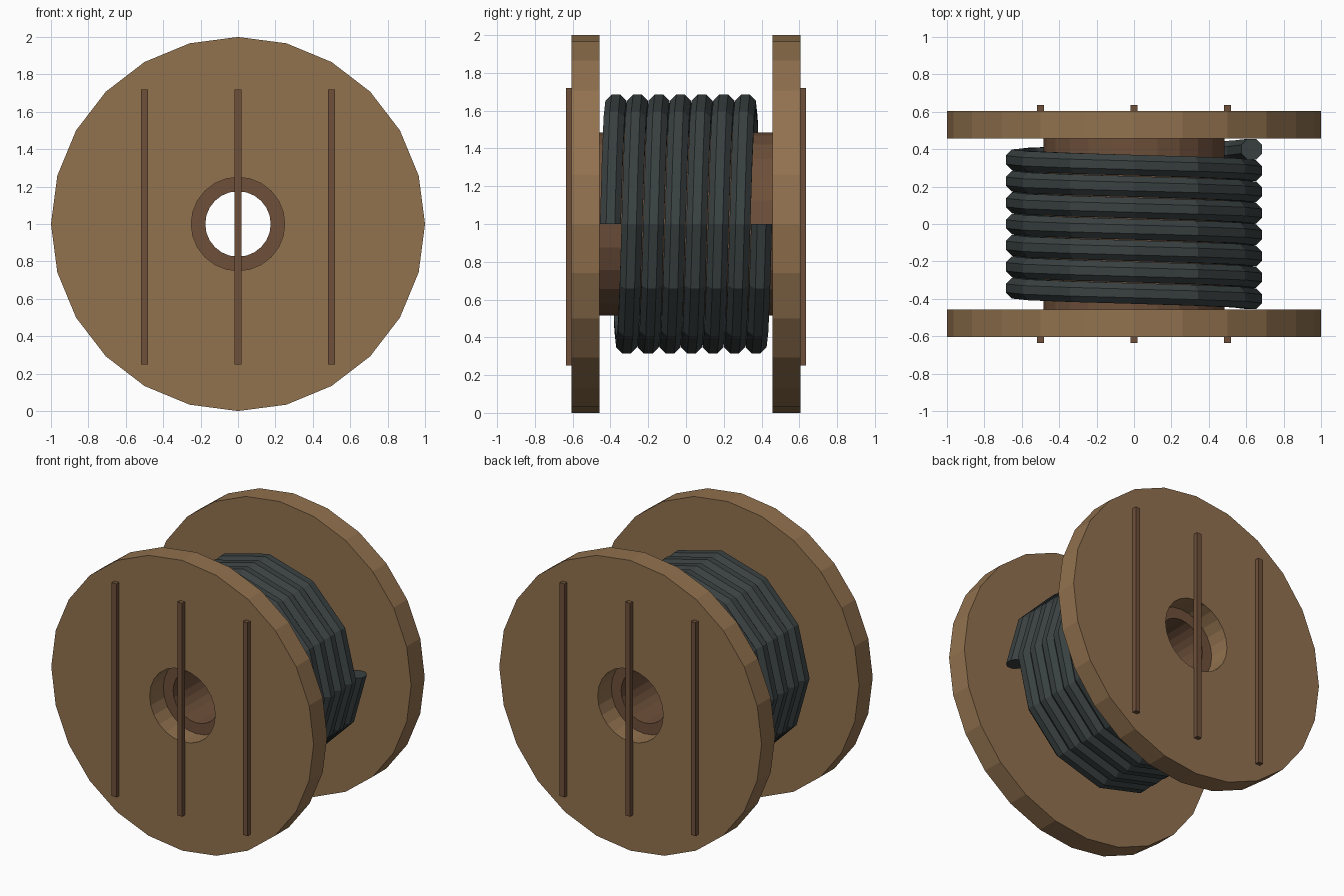
import bpy, bmesh
from math import sin, cos, pi

if "Cube" in bpy.data.objects:
    bpy.data.objects.remove(bpy.data.objects["Cube"])


def material(name, rgb):
    m = bpy.data.materials.new(name)
    m.diffuse_color = (*rgb, 1)
    m.use_nodes = True
    m.node_tree.nodes["Principled BSDF"].inputs["Base Color"].default_value = m.diffuse_color
    return m


PALE_WOOD = material("pale_wood", (0.287, 0.168, 0.078))
DARK_WOOD = material("dark_wood", (0.156, 0.080, 0.042))
RUBBER = material("cable_rubber", (0.042, 0.053, 0.053))
AXLE_Z = 1.0


def finish(bm, name, mat):
    bmesh.ops.recalc_face_normals(bm, faces=bm.faces)
    me = bpy.data.meshes.new(name)
    bm.to_mesh(me)
    bm.free()
    me.materials.append(mat)
    ob = bpy.data.objects.new(name, me)
    bpy.context.collection.objects.link(ob)
    return ob


def sweep(bm, rings, closed):
    """Bridge consecutive rings of points; cap the ends if the sweep is open."""
    vs = [[bm.verts.new(p) for p in r] for r in rings]
    n = len(vs[0])
    for i in range(len(vs) if closed else len(vs) - 1):
        a, b = vs[i], vs[(i + 1) % len(vs)]
        for j in range(n):
            k = (j + 1) % n
            bm.faces.new((a[j], a[k], b[k], b[j]))
    if not closed:
        bm.faces.new(vs[0])
        bm.faces.new(vs[-1])


def on_axle(r, y, a):
    return (r * cos(a), y, AXLE_Z + r * sin(a))


def hollow_disc(name, r_in, r_out, y0, y1, mat, sides=24):
    """Thick ring around the y axis."""
    bm = bmesh.new()
    section = [(r_in, y0), (r_out, y0), (r_out, y1), (r_in, y1)]
    sweep(bm, [[on_axle(r, y, 2 * pi * i / sides) for r, y in section]
               for i in range(sides)], True)
    return finish(bm, name, mat)


# Drum core and the two end flanges
hollow_disc("drum", 0.175, 0.485, -0.457, 0.457, DARK_WOOD)
hollow_disc("front_flange", 0.25, 1.0, -0.605, -0.457, PALE_WOOD)
hollow_disc("back_flange", 0.25, 1.0, 0.457, 0.605, PALE_WOOD)

# Upright battens on the outer faces
for side, s in (("front", -1), ("back", 1)):
    for x in (-0.5, 0.0, 0.5):
        bm = bmesh.new()
        bmesh.ops.create_cube(bm, size=1)
        bmesh.ops.scale(bm, vec=(0.036, 0.034, 1.47), verts=bm.verts)
        bmesh.ops.translate(bm, vec=(x, s * 0.618, 0.985), verts=bm.verts)
        finish(bm, side + "_batten", DARK_WOOD)

# Cable: eight-sided tube wound seven times, twelve segments per turn
TURNS, STEPS, COIL_R, TUBE_R, END_Y = 7, 12, 0.63, 0.06, 0.40
rings = []
for i in range(TURNS * STEPS + 1):
    y = -END_Y + 2 * END_Y * i / (TURNS * STEPS)
    corners = [pi / 8 + pi / 4 * j for j in range(8)]
    rings.append([on_axle(COIL_R + TUBE_R * cos(c), y + TUBE_R * sin(c),
                          2 * pi * i / STEPS) for c in corners])
bm = bmesh.new()
sweep(bm, rings, False)
finish(bm, "cable", RUBBER)
